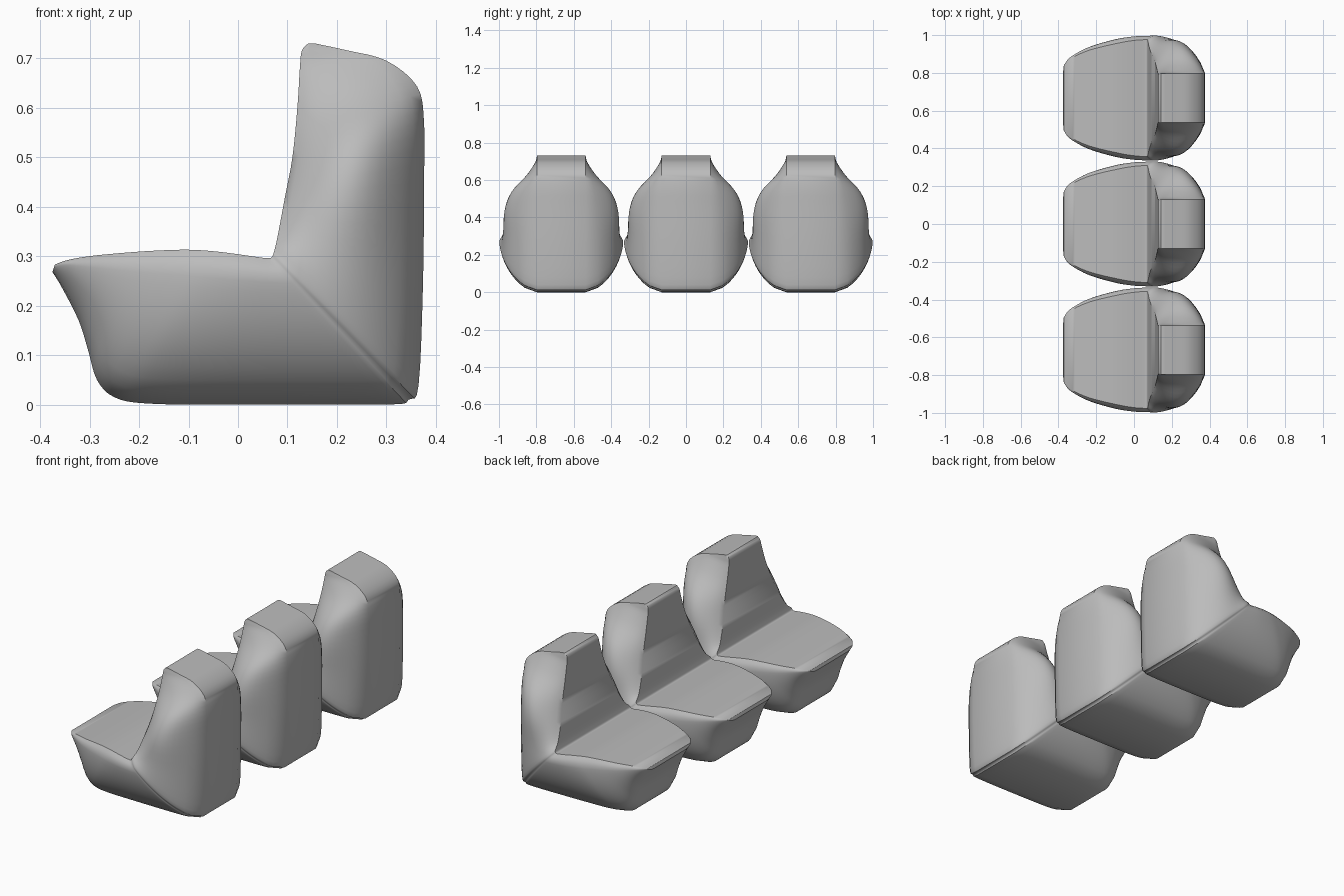
import bpy, bmesh, math

cube = bpy.data.objects.get("Cube")
if cube:
    bpy.data.objects.remove(cube)

grey = bpy.data.materials.new("plain grey")
colour = (0.5, 0.5, 0.5, 1)
grey.diffuse_color = colour
grey.use_nodes = True
grey.node_tree.nodes["Principled BSDF"].inputs["Base Color"].default_value = colour

STRIP = 0.13      # half width of the flat band along front, base and back
STEPS = 4         # loft rows between stations

# Stations from front lip to top of backrest:
# sitting side x, z, half width; outer side x, z; side bulge
stations = [
    (-.37, .283, .175, -.375, .268, 0),
    (-.345, .292, .21, -.355, .235, 0),
    (-.30, .30, .24, -.322, .17, 0),
    (-.24, .306, .268, -.303, .11, 0),
    (-.17, .311, .29, -.285, .05, 0),
    (-.10, .313, .308, -.25, .015, 0),
    (-.04, .309, .322, -.18, .002, 0),
    (.02, .301, .331, 0, 0, 0),
    (.057, .296, .333, .3, 0, 0),
    (.068, .298, .333, .345, .01, 0),
    (.073, .31, .328, .365, .04, .01),
    (.08, .34, .29, .374, .25, .04),
    (.095, .42, .24, .376, .45, .08),
    (.11, .5, .205, .376, .57, .075),
    (.12, .6, .165, .362, .643, .03),
    (.125, .68, .14, .3, .695, .005),
    (.129, .715, .133, .22, .716, 0),
    (.142, .73, .13, .155, .73, 0),
]


def blend(a, b, c, d, u):
    """Smooth curve between b and c."""
    m, n = (c - a) / 2, (d - b) / 2
    return (b + m * u + (3 * (c - b) - 2 * m - n) * u ** 2
            + (2 * (b - c) + m + n) * u ** 3)


def loft_rows():
    last = len(stations) - 1
    for i in range(last):
        four = [stations[min(max(k, 0), last)] for k in range(i - 1, i + 3)]
        for j in range(STEPS):
            yield [blend(*vals, j / STEPS) for vals in zip(*four)]
    yield stations[-1]


def section(row):
    """Closed ring: sitting face, bulged side, outer band, other side."""
    ix, iz, w, ox, oz, bulge = row
    half = []
    count = 14
    for k in range(count + 1):
        t = (k / count) ** 1.15
        y = STRIP + (w - STRIP) * (1 - t ** 1.9) ** 0.6 + bulge * math.sin(math.pi * t)
        y -= 0.024 * (w / 0.333) ** 2 * max(0, 1 - t / 0.14) ** 2   # rounded rim
        half.append((ix + (ox - ix) * t, y, max(0, iz + (oz - iz) * t)))
    return half + [(x, -y, z) for x, y, z in reversed(half)]


def build_seat(name, y):
    bm = bmesh.new()
    rings = [[bm.verts.new(p) for p in section(r)] for r in loft_rows()]
    for a, b in zip(rings, rings[1:]):
        for k in range(len(a)):
            n = (k + 1) % len(a)
            bm.faces.new((a[k], a[n], b[n], b[k]))
    bm.faces.new(rings[0])
    bm.faces.new(rings[-1])
    bmesh.ops.recalc_face_normals(bm, faces=bm.faces)
    mesh = bpy.data.meshes.new(name)
    bm.to_mesh(mesh)
    bm.free()
    mesh.materials.append(grey)
    seat = bpy.data.objects.new(name, mesh)
    seat.location.y = y
    bpy.context.collection.objects.link(seat)
    bpy.ops.object.select_all(action="DESELECT")
    seat.select_set(True)
    bpy.context.view_layer.objects.active = seat
    bpy.ops.object.shade_smooth_by_angle(angle=math.radians(35))


# Row of three identical seats
for name, y in (("right_seat", -2 / 3), ("middle_seat", 0), ("left_seat", 2 / 3)):
    build_seat(name, y)
